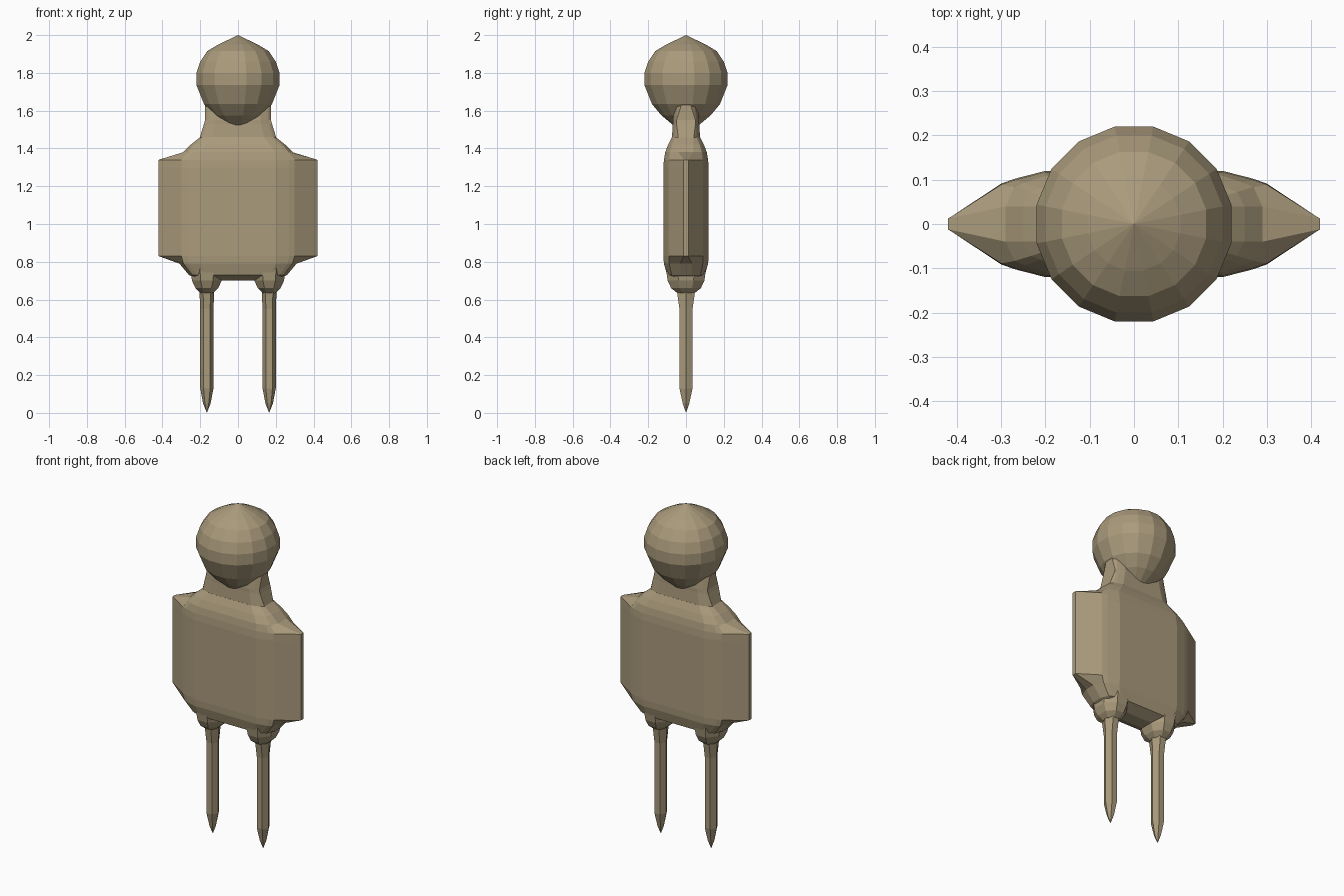
import bpy, bmesh, math

if "Cube" in bpy.data.objects:
    bpy.data.objects.remove(bpy.data.objects["Cube"])

tan = bpy.data.materials.new("tan clay")
tan.diffuse_color = (0.40, 0.325, 0.20, 1)
tan.use_nodes = True
tan.node_tree.nodes["Principled BSDF"].inputs["Base Color"].default_value = tan.diffuse_color


def loft(name, rings):
    """Skin a stack of equal-length point rings and cap both ends."""
    bm = bmesh.new()
    loops = [[bm.verts.new(p) for p in ring] for ring in rings]
    n = len(loops[0])
    for a, b in zip(loops, loops[1:]):
        for i in range(n):
            j = (i + 1) % n
            bm.faces.new((a[i], a[j], b[j], b[i]))
    bm.faces.new(loops[0])
    bm.faces.new(loops[-1])
    bmesh.ops.remove_doubles(bm, verts=bm.verts, dist=0.0002)
    bmesh.ops.recalc_face_normals(bm, faces=bm.faces)
    mesh = bpy.data.meshes.new(name)
    bm.to_mesh(mesh)
    bm.free()
    mesh.materials.append(tan)
    obj = bpy.data.objects.new(name, mesh)
    bpy.context.collection.objects.link(obj)
    return obj


def lens(z, w, d, tip):
    """Flat-fronted section that tapers to a thin edge on each side."""
    half = [(w, tip), (min(0.30, w * 0.93), d * 0.76),
            (min(0.27, w * 0.85), d * 0.85), (min(0.20, w * 0.68), d),
            (min(0.07, w * 0.25), d)]
    front = [(x, -y) for x, y in half] + [(-x, -y) for x, y in half[::-1]]
    return [(x, y, z) for x, y in front + [(-x, -y) for x, y in front]]


def polygon(z, rx, ry, n, cx=0.0, turn=0.0):
    return [(cx + rx * math.cos(turn + math.tau * i / n),
             ry * math.sin(turn + math.tau * i / n), z) for i in range(n)]


# torso with thin side edges: height, half width, half depth, edge half depth
torso = [(0.70, 0.20, 0.04, 0.02), (0.73, 0.26, 0.100, 0.03),
         (0.79, 0.31, 0.117, 0.03), (0.83, 0.42, 0.12, 0.012),
         (1.30, 0.42, 0.12, 0.012), (1.34, 0.42, 0.117, 0.012),
         (1.38, 0.29, 0.11, 0.04), (1.42, 0.25, 0.095, 0.04),
         (1.46, 0.20, 0.075, 0.04)]
loft("torso", [lens(*r) for r in torso])

# flat neck rising into the sides of the head
neck = [(1.45, 0.205, 0.075, 0.04), (1.53, 0.18, 0.07, 0.05),
        (1.55, 0.175, 0.07, 0.05), (1.63, 0.175, 0.06, 0.025)]
loft("neck", [lens(*r) for r in neck])

# faceted head with a slightly pointed crown
head = [(0.0, 1.515), (0.07, 1.525), (0.13, 1.575), (0.18, 1.635),
        (0.22, 1.735), (0.22, 1.80), (0.20, 1.86), (0.163, 1.915),
        (0.105, 1.95), (0.0, 2.0)]
k = 1 / math.cos(math.pi / 16)
loft("head", [polygon(z, r * k, r * k, 16, turn=math.pi / 16) for r, z in head])

# hips and spike-ended legs
for side, s in (("left", 1), ("right", -1)):
    hip = [(0.635, 0.037, 0.05), (0.66, 0.065, 0.085),
           (0.70, 0.085, 0.105), (0.79, 0.10, 0.12)]
    loft(side + "_hip", [polygon(z, rx, ry, 8, s * 0.165, math.pi / 8)
                         for z, rx, ry in hip])
    leg = [(0.0, 0.0, 0.0), (0.05, 0.02, 0.02), (0.13, 0.035, 0.04),
           (0.55, 0.035, 0.04), (0.66, 0.04, 0.058)]
    loft(side + "_leg", [polygon(z, rx, ry, 6, s * 0.165)
                         for z, rx, ry in leg])
